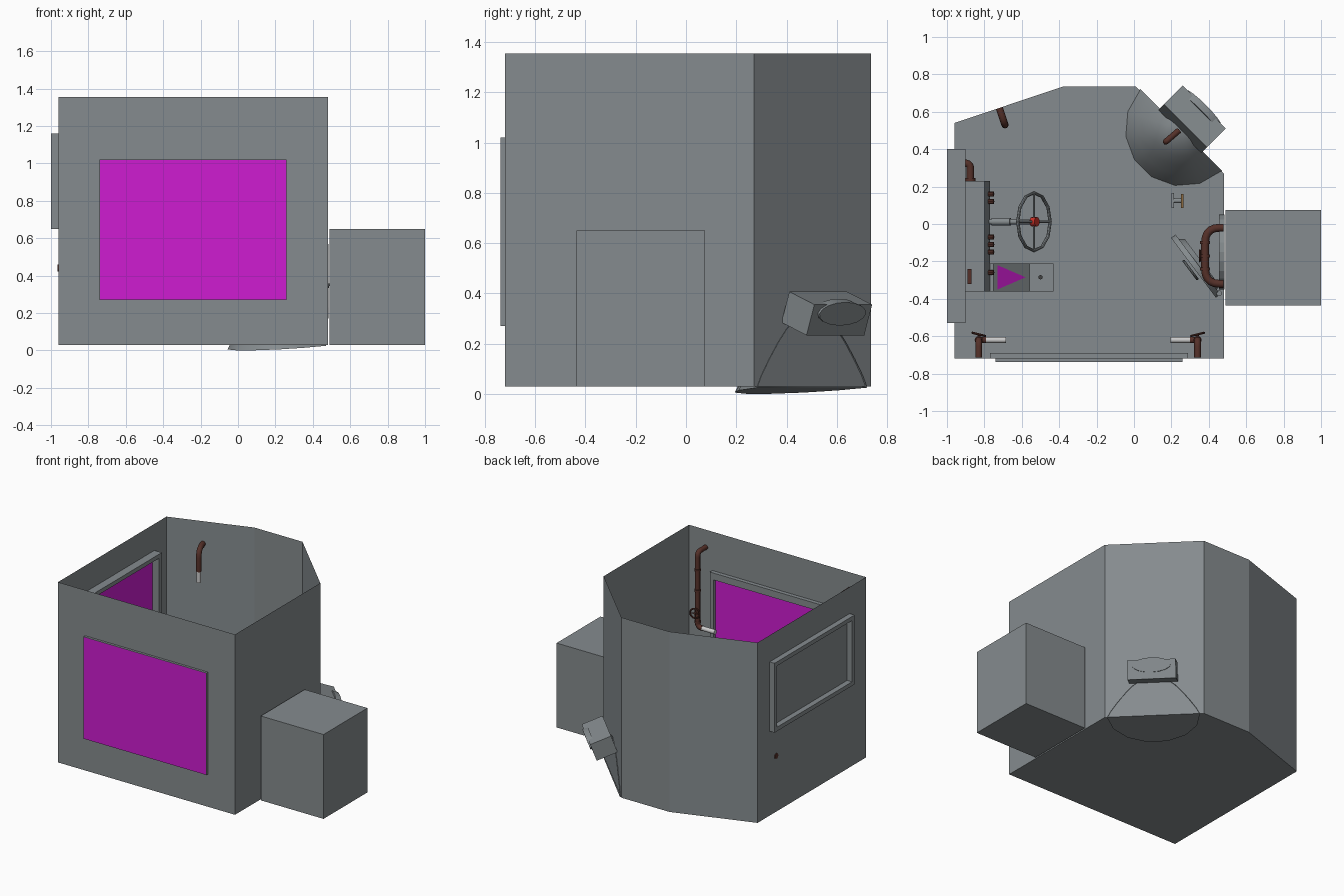
import bpy, bmesh, math
from mathutils import Vector as V

if "Cube" in bpy.data.objects:
    bpy.data.objects.remove(bpy.data.objects["Cube"])


def mat(name, c):
    m = bpy.data.materials.new(name)
    m.diffuse_color = (*c, 1)
    m.use_nodes = True
    m.node_tree.nodes["Principled BSDF"].inputs["Base Color"].default_value = m.diffuse_color
    return m


GREY = mat("blue_grey_metal", (0.235, 0.26, 0.272))
BROWN = mat("brown_pipe", (0.09, 0.03, 0.022))
GLASS = mat("magenta_glass", (0.62, 0.012, 0.64))
RED = mat("red_hub", (0.6, 0.03, 0.02))
WHITE = mat("white_nozzle", (0.75, 0.75, 0.75))
DARK = mat("dark_stick", (0.05, 0.05, 0.05))
BRASS = mat("brass", (0.25, 0.14, 0.05))


def finish(name, bm, m=None, smooth=False, fix=True):
    if fix:
        bmesh.ops.recalc_face_normals(bm, faces=bm.faces)
    me = bpy.data.meshes.new(name)
    bm.to_mesh(me)
    bm.free()
    ob = bpy.data.objects.new(name, me)
    bpy.context.collection.objects.link(ob)
    me.materials.append(m or GREY)
    if smooth:
        bpy.ops.object.select_all(action='DESELECT')
        ob.select_set(True)
        bpy.context.view_layer.objects.active = ob
        bpy.ops.object.shade_smooth_by_angle(angle=math.radians(40))
    return ob


def box(name, lo, hi, m=None):
    bm = bmesh.new()
    bmesh.ops.create_cube(bm, size=1)
    for v in bm.verts:
        v.co = V([(a + b) / 2 + c * (b - a) for a, b, c in zip(lo, hi, v.co)])
    return finish(name, bm, m)


def face(name, pts, m=None):
    bm = bmesh.new()
    bm.faces.new([bm.verts.new(p) for p in pts])
    return finish(name, bm, m, fix=False)


def extrude(bm, move):
    r = bmesh.ops.extrude_face_region(bm, geom=bm.faces[:])
    bmesh.ops.translate(bm, vec=move, verts=[g for g in r['geom'] if isinstance(g, bmesh.types.BMVert)])


def prism(name, pts, move):
    bm = bmesh.new()
    bm.faces.new([bm.verts.new(p) for p in pts])
    extrude(bm, move)
    return finish(name, bm)


def holed(name, loops, normal, depth=None):
    bm = bmesh.new()
    edges = []
    for lp in loops:
        vs = [bm.verts.new(p) for p in lp]
        edges += [bm.edges.new((vs[i - 1], vs[i])) for i in range(len(vs))]
    bmesh.ops.triangle_fill(bm, use_beauty=True, edges=edges, normal=normal)
    if depth:
        extrude(bm, depth)
    return finish(name, bm, fix=bool(depth))


def rod(name, a, b, r, m=None, n=12, r2=None):
    a, b = V(a), V(b)
    bm = bmesh.new()
    bmesh.ops.create_cone(bm, cap_ends=True, segments=n, radius1=r, radius2=r if r2 is None else r2, depth=(b - a).length)
    q = (b - a).to_track_quat('Z', 'Y')
    for v in bm.verts:
        v.co = q @ v.co + (a + b) / 2
    return finish(name, bm, m, True)


def pipe(name, pts, r=0.018, bend=0.05, m=BROWN):
    pts = [V(p) for p in pts]
    path = [pts[0]]
    for a, b, c in zip(pts, pts[1:], pts[2:]):     # rounded corners
        p, q = b + (a - b).normalized() * bend, b + (c - b).normalized() * bend
        path += [p.lerp(b, t).lerp(b.lerp(q, t), t) for t in (0, .2, .4, .6, .8, 1)]
    path.append(pts[-1])
    cu = bpy.data.curves.new(name, 'CURVE')
    cu.dimensions, cu.bevel_depth, cu.bevel_resolution, cu.use_fill_caps = '3D', r, 3, True
    s = cu.splines.new('POLY')
    s.points.add(len(path) - 1)
    for p, co in zip(s.points, path):
        p.co = (*co, 1)
    cu.materials.append(m)
    bpy.context.collection.objects.link(bpy.data.objects.new(name, cu))


def wheel(name, c, normal, R, r, m=GREY, n=16):
    c, q = V(c), V(normal).to_track_quat('Z', 'Y')
    bpy.ops.mesh.primitive_torus_add(location=c, major_radius=R, minor_radius=r, major_segments=n, minor_segments=8,
                                     rotation=q.to_euler())
    ob = bpy.context.object
    ob.name = name + "_rim"
    ob.data.materials.append(m)
    bpy.ops.object.shade_smooth_by_angle()
    for i in range(2):
        d = q @ V((1 - i, i, 0)) * R
        rod(f"{name}_spoke_{i}", c - d, c + d, r * 0.7, m, 6)


def rect(a0, a1, z0, z1, fn):
    return [fn(a, z) for a, z in ((a0, z0), (a1, z0), (a1, z1), (a0, z1))]


def circle(R, x):
    return [(x, -0.15 + R * math.cos(i * math.tau / 24), 0.37 + R * math.sin(i * math.tau / 24)) for i in range(24)]


# room shell: floor and thin walls, open on top
Z0, Z1 = 0.03, 1.355
plan = [(-.96, -.72), (.48, -.72), (.48, .27), (.01, .735), (-.38, .735), (-.96, .54)]
face("floor", [(x, y, Z0) for x, y in reversed(plan)])
for i in range(2, 6):
    a, b = plan[i], plan[(i + 1) % 6]
    face(f"wall_{i}", [(*a, Z0), (*b, Z0), (*b, Z1), (*a, Z1)])
fy = lambda y: (lambda x, z: (x, y, z))
fx = lambda x: (lambda y, z: (x, y, z))
holed("front_wall", [rect(-.96, .48, Z0, Z1, fy(-.72)), rect(-.77, .29, .22, 1.07, fy(-.72))], (0, -1, 0))
holed("right_wall", [rect(-.72, .27, Z0, Z1, fx(.48)), circle(.18, .48)], (1, 0, 0))

# front window: frame in the wall opening, protruding rim and glass
holed("front_window_frame", [rect(-.77, .29, .22, 1.07, fy(-.69)), rect(-.74, .26, .27, 1.02, fy(-.69))],
      (0, 1, 0), (0, -.03, 0))
box("front_window_block", (-.74, -.738, .27), (.26, -.715, 1.02))
for side, y in (("outer", -.74), ("inner", -.713)):
    face(f"front_window_{side}_glass", rect(-.738, .258, .272, 1.018, fy(y)), GLASS)

# left window
holed("left_window_frame", [rect(-.53, .40, .65, 1.16, fx(-1)), rect(-.50, .37, .68, 1.13, fx(-1))],
      (-1, 0, 0), (.1, 0, 0))
face("left_window_glass", rect(-.50, .37, .68, 1.13, fx(-.953)), GLASS)

# airlock box outside, open toward the hatch
lock = prism("airlock_box", rect(-.435, .075, Z0, .65, fx(.49)), (.51, 0, 0))
bm = bmesh.new()
bm.from_mesh(lock.data)
bmesh.ops.delete(bm, geom=[f for f in bm.faces if f.calc_center_median().x < .5], context='FACES')
bm.to_mesh(lock.data)
bm.free()

# round hatch ring and opened door
holed("hatch_ring", [circle(.2, .455), circle(.17, .455)], (1, 0, 0), (.03, 0, 0))
dc, dn = V((.33, -.225, .37)), V((.8, .6, 0)).normalized()
rod("hatch_door", dc - dn * .015, dc + dn * .015, .2, None, 24)
rod("hatch_inner_disc", dc + dn * .015, dc + dn * .04, .17, None, 24, .15)
wheel("hatch_wheel", dc - dn * .035, dn, .06, .007)
rod("hatch_hinge", (.455, -.37, .29), (.455, -.37, .45), .015)

# pipe loop above the hatch
pipe("hatch_pipe", [(.479, -.32, .71), (.38, -.32, .71), (.38, -.02, .71), (.479, -.02, .71)], .021, .08)
for y in (-.24, -.17, -.1):
    rod("hatch_pipe_ring", (.38, y - .008, .71), (.38, y + .008, .71), .027, BROWN)
rod("hatch_valve_stem", (.38, -.17, .71), (.355, -.17, .71), .008, BROWN)
wheel("hatch_valve", (.352, -.17, .71), (1, 0, 0), .03, .005, BROWN)

# corner pipes with valve and nozzle
for x, s, n in ((-.83, 1, "left"), (.34, -1, "right")):
    pipe(n + "_corner_pipe", [(x, -.715, 1.23), (x, -.62, 1.23), (x, -.62, .68), (x + s * .04, -.62, .68)], .018, .035)
    rod(n + "_nozzle", (x + s * .03, -.62, .68), (x + s * .145, -.62, .68), .016, WHITE)
    for z in (1.1, .95, .72):
        rod(n + "_pipe_ring", (x, -.62, z - .008), (x, -.62, z + .008), .022, BROWN)
    rod(n + "_valve_stem", (x, -.62, .79), (x, -.585, .79), .008, BROWN)
    wheel(n + "_valve", (x, -.59, .79), (.25 * s, 1, 0), .035, .006, BROWN)

# shower pipe on the slanted back wall
pipe("shower_pipe", [(-.72, .62, 1.19), (-.69, .53, 1.19), (-.69, .53, 1.03)], .019, .06)
rod("shower_nozzle", (-.69, .53, .95), (-.69, .53, 1.04), .016, WHITE)

# control desk
prism("control_desk", [(-.95, -.36, Z0), (-.77, -.36, Z0), (-.77, -.36, .5), (-.80, -.36, .6), (-.95, -.36, .6)],
      (0, .59, 0))
box("desk_top_panel", (-.85, -.2, .6), (-.82, .06, .605))
box("desk_lever", (-.89, -.32, .6), (-.87, -.24, .63), BROWN)
for y in (.16, .12, -.07, -.11, -.15, -.26):
    rod("desk_knob", (-.79, y, .52), (-.75, y, .53), .013, BROWN, 8)
pipe("desk_pipe", [(-.875, .22, .44), (-.875, .325, .44), (-.965, .325, .44)], .02, .03)
rod("desk_pipe_collar", (-.875, .23, .44), (-.875, .245, .44), .027, BROWN)

# steering wheel
wn, wc = V((.83, 0, .56)), V((-.535, .012, .58))
wheel("steering", wc, wn, .155, .009, GREY, 12)
rod("steering_column", (-.78, .012, .5), wc, .014)
rod("steering_collar", (-.76, .012, .506), (-.66, .012, .54), .02)
rod("steering_hub", wc - wn * .012, wc + wn * .02, .025, RED)

# side console with sloped screen
prism("side_console", [(-.78, -.36, Z0), (-.43, -.36, Z0), (-.43, -.36, .32), (-.56, -.36, .32), (-.75, -.36, .5),
                       (-.78, -.36, .5)], (0, .15, 0))
face("console_screen", [(-.73, -.35, .486), (-.58, -.285, .344), (-.73, -.22, .486)], GLASS)
box("console_slot", (-.535, -.295, .32), (-.465, -.275, .328))
rod("console_stick", (-.5, -.285, .32), (-.5, -.285, .38), .012, DARK, 8)

# flared toilet bowl cut flat against the diagonal wall, foot slightly tilted
prof = [(.31, 0), (.285, .05), (.24, .12), (.19, .19), (.14, .25), (.08, .30), (0, .33)]
bm = bmesh.new()
N = 7
rows = []
for r, z in prof:
    angs = [math.pi * i / N for i in range(N + 1)]
    rows.append([bm.verts.new((.252 + r * math.cos(a + math.pi * .75), .502 + r * math.sin(a + math.pi * .75),
                               z + .025 * (1 - math.sin(a)) * r / .31)) for a in angs])
for a, b in zip(rows, rows[1:]):
    for i in range(N):
        bm.faces.new((a[i], a[i + 1], b[i + 1], b[i]))
bm.faces.new(rows[0])
bmesh.ops.remove_doubles(bm, verts=bm.verts, dist=.0005)
finish("toilet_bowl", bm, None, True)

# tilted tank through the wall, rounded back and flush lever
tank = box("toilet_tank", (-.1625, -.075, -.065), (.1625, .075, .065))
tank.location, tank.rotation_euler = (.31, .56, .32), (math.radians(-20), 0, -math.pi / 4)
back = rod("tank_back", (0, 0, -.02), (0, 0, .02), .13, None, 16)
back.scale = (1, .38, 1)
back.rotation_euler = (math.radians(70), 0, -math.pi / 4)
back.location = (.36, .61, .325)
pipe("flush_lever", [(.24, .50, .40), (.17, .44, .425), (.17, .44, .39)], .016, .015)

# small roll holder near the toilet
box("holder_base", (.2, .085, .30), (.215, .165, .34))
rod("holder_bar", (.2, .125, .32), (.26, .125, .32), .014)
box("holder_plate", (.25, .085, .29), (.265, .16, .35), BRASS)
